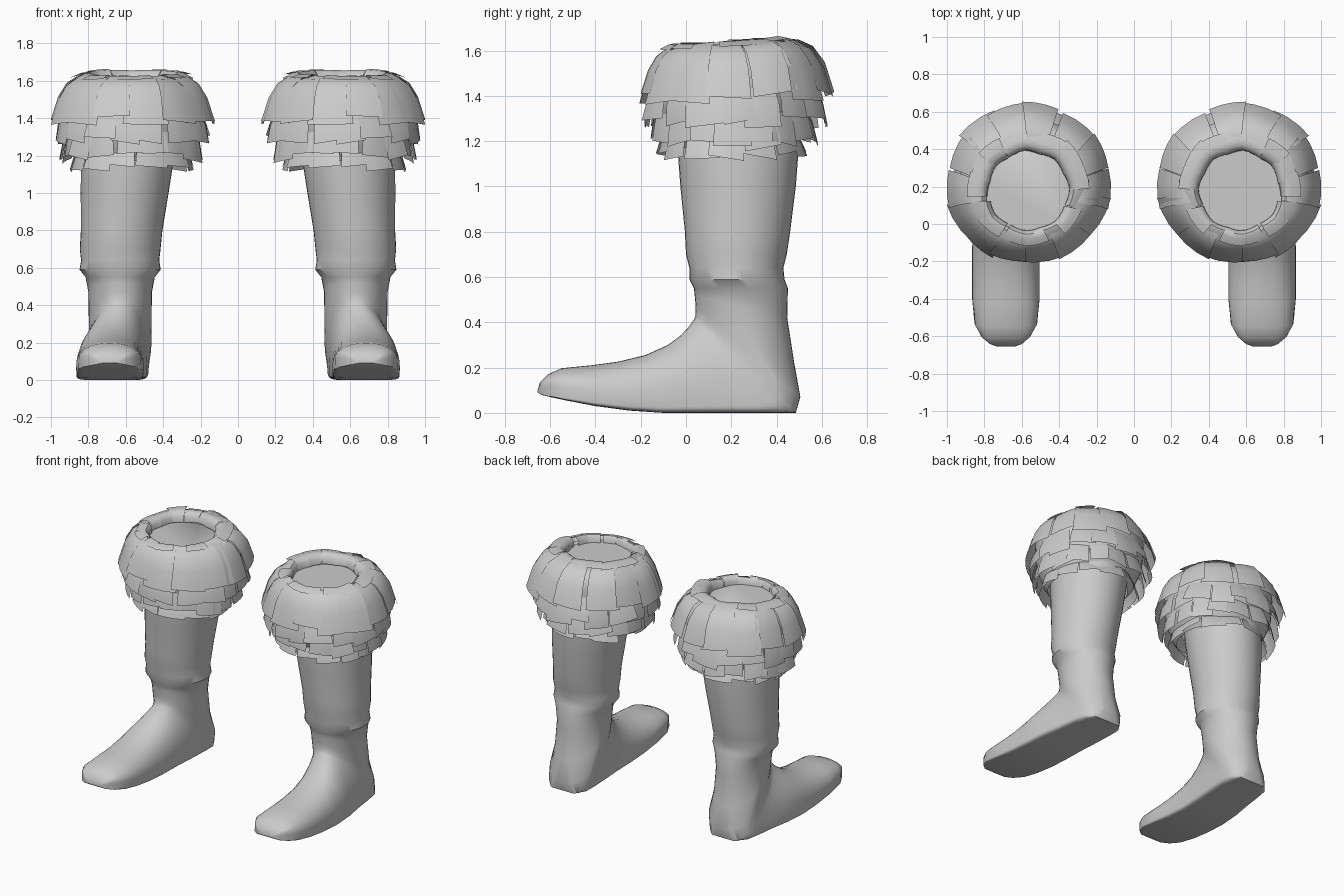
import bpy, bmesh, math, random

if "Cube" in bpy.data.objects:
    bpy.data.objects.remove(bpy.data.objects["Cube"])
random.seed(7)

grey = bpy.data.materials.new("plain_grey")
grey.use_nodes = True
COLOUR = (0.6, 0.6, 0.6, 1)
grey.diffuse_color = COLOUR
grey.node_tree.nodes["Principled BSDF"].inputs["Base Color"].default_value = COLOUR
SIDES = 40


def clamp(value):
    return max(0, min(1, value))


def finish(bm, name, angle):
    """Turn a bmesh into a shaded object mirrored to the other side."""
    mesh = bpy.data.meshes.new(name)
    bm.to_mesh(mesh)
    bm.free()
    mesh.materials.append(grey)
    ob = bpy.data.objects.new(name, mesh)
    bpy.context.collection.objects.link(ob)
    bpy.ops.object.select_all(action='DESELECT')
    ob.select_set(True)
    bpy.context.view_layer.objects.active = ob
    bpy.ops.object.shade_smooth_by_angle(angle=math.radians(angle))
    mirror = ob.modifiers.new("other_side", 'MIRROR')
    mirror.use_mirror_merge = False


def loft(bm, rings):
    """Skin a stack of closed rings."""
    for lower, upper in zip(rings, rings[1:]):
        for i in range(SIDES):
            j = (i + 1) % SIDES
            bm.faces.new((lower[i], lower[j], upper[j], upper[i]))


def plan_limit(y):
    """Half width of the rounded toe and heel, seen from above."""
    toe = clamp((-.43 - y) / .235)
    heel = clamp((y - .31) / .2)
    return .18 * math.sqrt(1 - toe ** 2.4) * math.sqrt(1 - heel ** 2.2)


def boot_ring(bm, top_y, top_z, sole_y, sole_z, half_width):
    """Section from the instep to the sole or back, flat-bottomed in the foot."""
    flat = clamp((.45 - top_z) * 16)
    centre = .685 - .055 * clamp((top_z - .28) / .15) - .08 * max(0, top_z - .7)
    middle = .5 - .25 * flat
    ring = []
    for k in range(SIDES):
        turn = math.tau * k / SIDES
        s, c = math.sin(turn), math.cos(turn)
        power = 2 / (2 + (6 if s < 0 else .3) * flat)
        reach = middle if s < 0 else 1 - middle
        h = middle + math.copysign(abs(s) ** power, s) * reach
        y = sole_y + (top_y - sole_y) * h
        z = sole_z + (top_z - sole_z) * h
        width = half_width * abs(c) ** power
        if z < .4:
            width = min(width, plan_limit(y))
        ring.append(bm.verts.new((centre + math.copysign(width, c), y, z)))
    return ring


# Foot sections fan round the ankle: top y, top z, sole y, sole z, half width
FOOT = [
    (-.655, .1, -.655, .09, .05),
    (-.645, .135, -.64, .08, .12),
    (-.61, .17, -.6, .07, .15),
    (-.55, .197, -.53, .055, .172),
    (-.42, .21, -.4, .03, .18),
    (-.3, .226, -.25, .01, .18),
    (-.18, .255, -.1, 0, .18),
    (-.08, .3, .06, 0, .178),
    (-.02, .345, .2, 0, .172),
    (.01, .378, .34, 0, .167),
    (.025, .398, .43, 0, .165),
    (.035, .412, .485, 0, .165),
    (.043, .43, .505, .07, .167),
    (.043, .47, .478, .22, .168),
    (.038, .52, .447, .42, .17),
]
# Shaft sections are level: front y, back y, height, half width
SHAFT = [
    (.035, .45, .55, .185),
    (.015, .435, .59, .217),
    (.015, .43, .64, .209),
    (0, .445, .7, .216),
    (-.005, .46, .8, .218),
    (-.025, .485, 1, .235),
    (-.04, .5, 1.2, .25),
    (-.04, .5, 1.5, .25),
    (-.06, .42, 1.58, .24),
]
bm = bmesh.new()
rings = [boot_ring(bm, *section) for section in FOOT]
rings += [boot_ring(bm, front, z, back, z, w) for front, back, z, w in SHAFT]
loft(bm, rings)
bm.faces.new(rings[0])
bm.faces.new(rings[-1])
bmesh.ops.recalc_face_normals(bm, faces=bm.faces)
finish(bm, "boot", 45)


def cuff_point(radius, z, angle):
    """Point on the cuff, whose rim is tilted up towards the back."""
    y = .215 - .18 * max(0, .42 - radius) + radius * .97 * math.sin(angle)
    tilt = .07 * (y - .2) * clamp((z - 1.3) / .3)
    return (.565 + radius * math.cos(angle), y, z + tilt)


# Cuff core under the fur
CORE = [(.23, 1.57), (.245, 1.6), (.28, 1.61), (.34, 1.575),
        (.37, 1.5), (.36, 1.35), (.31, 1.22), (.27, 1.17)]
bm = bmesh.new()
loft(bm, [[bm.verts.new(cuff_point(radius, z, math.tau * k / SIDES))
           for k in range(SIDES)] for radius, z in CORE])
bmesh.ops.recalc_face_normals(bm, faces=bm.faces)
finish(bm, "cuff_core", 60)

# Fur tiers: number of tufts, looseness, then radius and height from root to tip
TIERS = [
    (13, 1, [(.255, 1.28), (.3, 1.23), (.33, 1.13)]),
    (17, 1, [(.33, 1.38), (.365, 1.28), (.38, 1.19)]),
    (17, 1, [(.35, 1.47), (.4, 1.37), (.415, 1.29)]),
    (14, 1, [(.225, 1.61), (.25, 1.632), (.3, 1.625), (.355, 1.59),
             (.4, 1.52), (.44, 1.4)]),
    (15, .5, [(.215, 1.58), (.217, 1.62), (.24, 1.643), (.27, 1.642), (.32, 1.62)]),
]
COLUMNS = 3


def add_tuft(bm, profile, centre, half_angle, side, loose):
    """One curved shingle of fur, slightly turned, lifted and trimmed."""
    lift = random.uniform(-.008, .012) * loose
    skew = random.uniform(-.05, .05) * loose
    drop = random.uniform(-.025, .03) * loose
    rows = []
    for j, (radius, z) in enumerate(profile):
        along = j / (len(profile) - 1)
        row = []
        for k in range(COLUMNS + 1):
            across = 2 * k / COLUMNS - 1
            angle = centre + half_angle * across * (.9 + .1 * along) + skew * along
            out = radius + lift * along + .006 * across * side
            height = z - drop * along ** 3 + skew * .3 * across * along
            row.append(bm.verts.new(cuff_point(out, height, angle)))
        rows.append(row)
    for upper, lower in zip(rows, rows[1:]):
        for k in range(COLUMNS):
            bm.faces.new((upper[k], lower[k], lower[k + 1], upper[k + 1]))


bm = bmesh.new()
for count, loose, profile in TIERS:
    for i in range(count):
        centre = math.tau * (i + random.uniform(-.15, .15)) / count
        half_angle = math.pi / count * random.uniform(1, 1.3)
        add_tuft(bm, profile, centre, half_angle, 1 if i % 2 else -1, loose)
finish(bm, "fur_cuff", 50)
